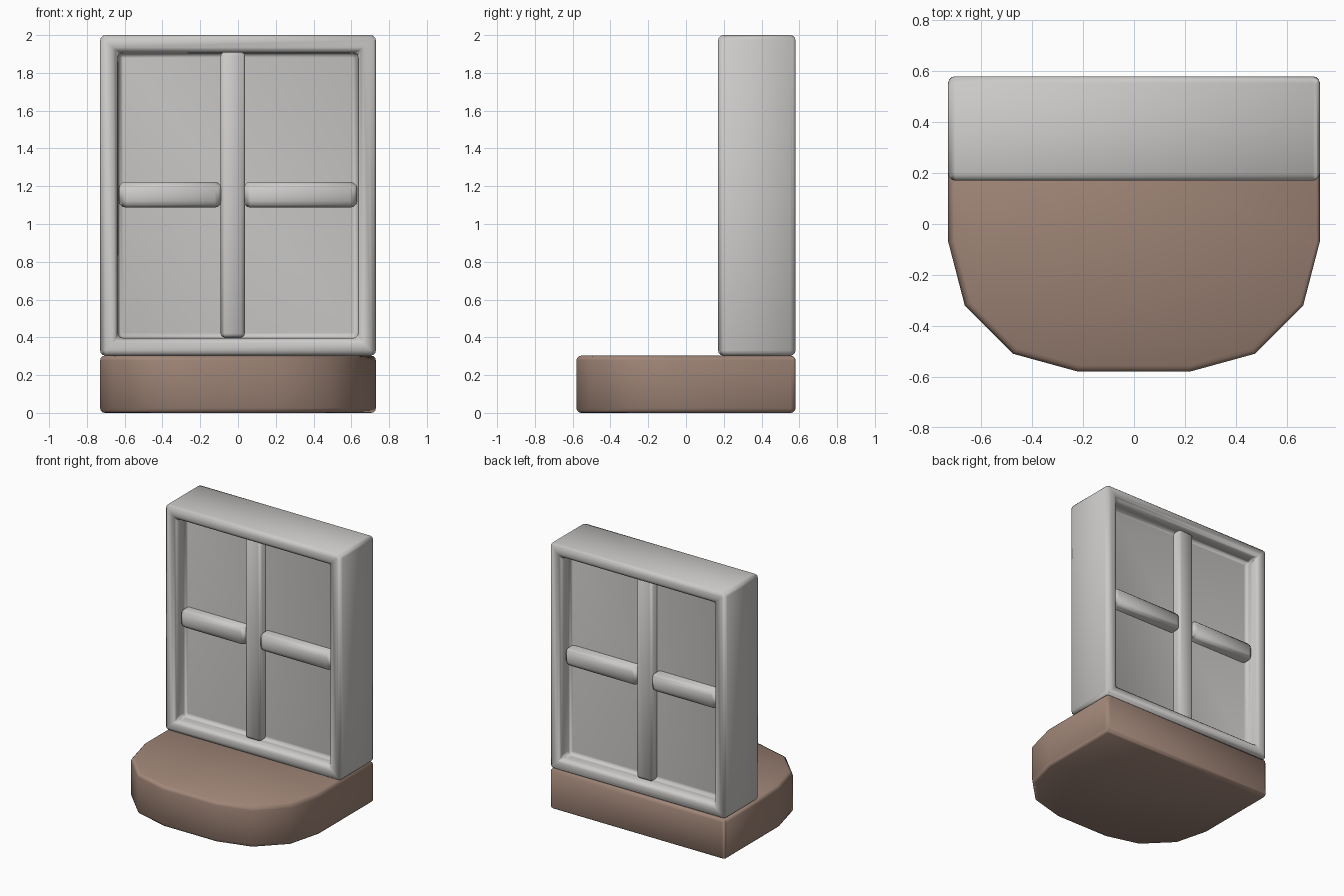
import bpy, bmesh, math

if "Cube" in bpy.data.objects:
    bpy.data.objects.remove(bpy.data.objects["Cube"])


def material(name, rgb):
    m = bpy.data.materials.new(name)
    m.diffuse_color = (*rgb, 1)
    m.use_nodes = True
    m.node_tree.nodes["Principled BSDF"].inputs["Base Color"].default_value = m.diffuse_color
    return m


GREY = material("pale grey", (0.60, 0.59, 0.575))
BROWN = material("warm brown", (0.35, 0.235, 0.185))


def finish(bm, name, mat, bevel, segments=3):
    """Turn a bmesh into a softly rounded, smooth shaded object."""
    bmesh.ops.recalc_face_normals(bm, faces=bm.faces[:])
    mesh = bpy.data.meshes.new(name)
    bm.to_mesh(mesh)
    bm.free()
    mesh.materials.append(mat)
    ob = bpy.data.objects.new(name, mesh)
    bpy.context.collection.objects.link(ob)
    mod = ob.modifiers.new("rounded edges", 'BEVEL')
    mod.width, mod.segments = bevel, segments
    mod.limit_method, mod.angle_limit = 'ANGLE', math.radians(40)
    mod.harden_normals = True
    bpy.ops.object.select_all(action='DESELECT')
    ob.select_set(True)
    bpy.context.view_layer.objects.active = ob
    bpy.ops.object.modifier_apply(modifier=mod.name)
    bpy.ops.object.shade_smooth_by_angle(angle=math.radians(35))
    return ob


def box(lo, hi):
    bm = bmesh.new()
    bmesh.ops.create_cube(bm, size=1)
    for v in bm.verts:
        v.co = [h if c > 0 else l for c, l, h in zip(v.co, lo, hi)]
    return bm


# Base: straight back, faceted rounded front
half = [(0.73, 0.58), (0.73, -0.07), (0.665, -0.32), (0.475, -0.51), (0.22, -0.58)]
outline = half + [(-x, y) for x, y in reversed(half)]
bm = bmesh.new()
bottom = bm.faces.new([bm.verts.new((x, y, 0)) for x, y in outline])
top = bmesh.ops.extrude_face_region(bm, geom=[bottom])
for v in top["geom"]:
    if isinstance(v, bmesh.types.BMVert):
        v.co.z = 0.303
finish(bm, "base", BROWN, 0.025)

# Window frame: block with a recessed panel on front and back
bm = box((-0.73, 0.17, 0.303), (0.73, 0.58, 2.0))
bm.normal_update()
for face in [f for f in bm.faces if abs(f.normal.y) > 0.9]:
    sign = 1 if face.normal.y > 0 else -1
    bmesh.ops.inset_individual(bm, faces=[face], thickness=0.132)
    wall = bmesh.ops.extrude_discrete_faces(bm, faces=[face])["faces"][0]
    for v in wall.verts:
        v.co.y -= sign * 0.105
bmesh.ops.remove_doubles(bm, verts=bm.verts[:], dist=0.0001)
finish(bm, "window_frame", GREY, 0.028)

# Glazing bars running through the panel, showing on both sides
finish(box((-0.092, 0.212, 0.40), (0.036, 0.538, 1.91)), "upright_bar", GREY, 0.02)
for name, x0, x1 in (("left_crossbar", -0.63, -0.088), ("right_crossbar", 0.03, 0.63)):
    finish(box((x0, 0.203, 1.087), (x1, 0.547, 1.223)), name, GREY, 0.035)
